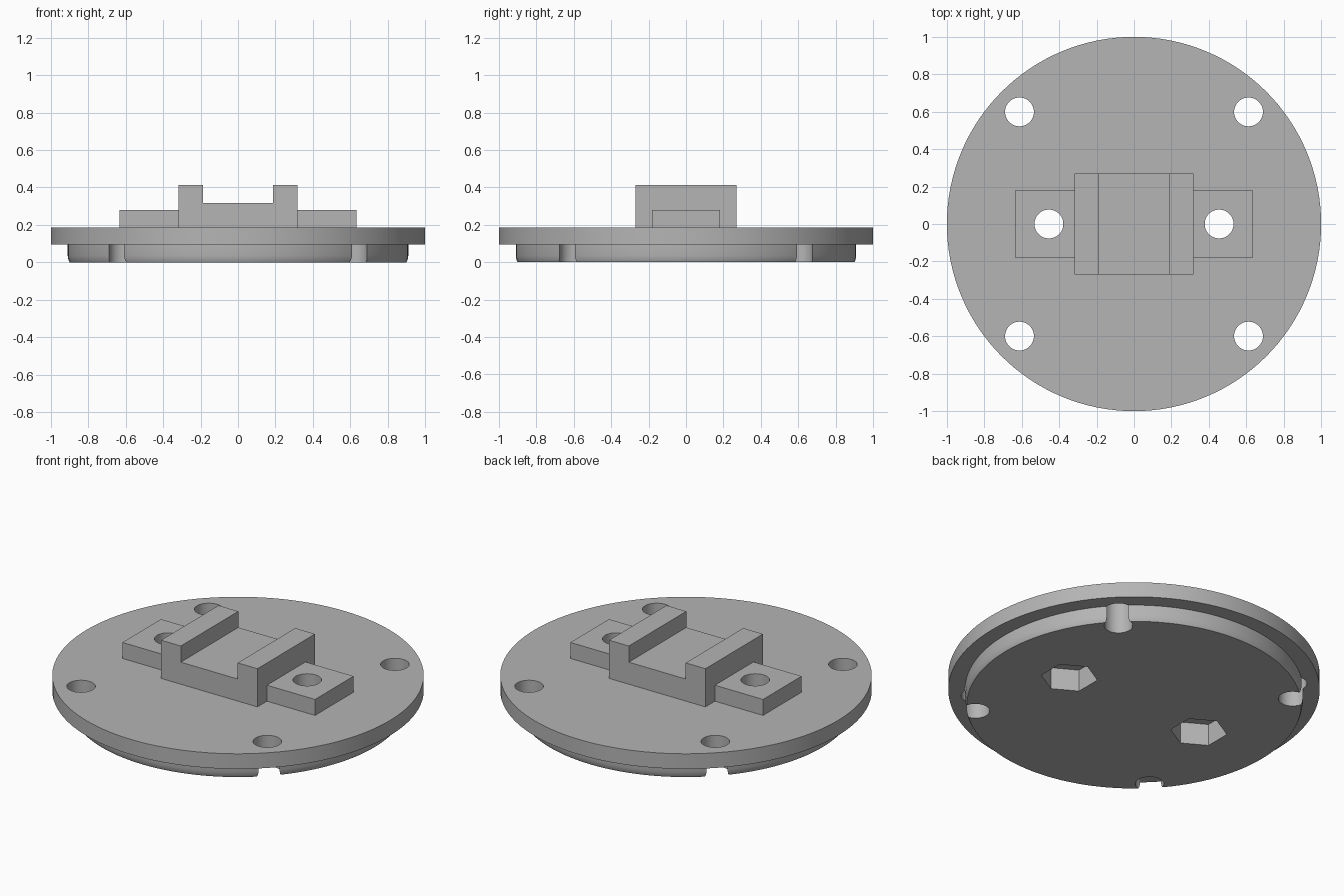
import bpy
import bmesh
from math import pi, radians

default = bpy.data.objects.get("Cube")
if default:
    bpy.data.objects.remove(default, do_unlink=True)

grey = bpy.data.materials.new("plain_grey")
grey.use_nodes = True
colour = (0.46, 0.46, 0.46, 1)
grey.diffuse_color = colour
grey.node_tree.nodes["Principled BSDF"].inputs["Base Color"].default_value = colour


def finish(name, bm):
    bmesh.ops.remove_doubles(bm, verts=bm.verts, dist=1e-5)
    bmesh.ops.recalc_face_normals(bm, faces=bm.faces)
    mesh = bpy.data.meshes.new(name)
    bm.to_mesh(mesh)
    bm.free()
    mesh.materials.append(grey)
    obj = bpy.data.objects.new(name, mesh)
    bpy.context.collection.objects.link(obj)
    return obj


def lathe(name, profile, sides):
    """Solid of revolution from (radius, height) rings, capped at both ends."""
    bm = bmesh.new()
    rings = []
    for r, z in profile:
        ring = bmesh.ops.create_circle(bm, segments=sides, radius=r)["verts"]
        for v in ring:
            v.co.z = z
        rings.append(ring)
    for a, b in zip(rings, rings[1:]):
        for i in range(sides):
            j = (i + 1) % sides
            bm.faces.new((a[i], a[j], b[j], b[i]))
    bm.faces.new(rings[0])
    bm.faces.new(rings[-1])
    return finish(name, bm)


def extrude_xz(name, outline, half_depth):
    """Extrude an x-z outline symmetrically along y."""
    bm = bmesh.new()
    face = bm.faces.new([bm.verts.new((x, -half_depth, z)) for x, z in outline])
    new = bmesh.ops.extrude_face_region(bm, geom=[face])["geom"]
    for v in new:
        if isinstance(v, bmesh.types.BMVert):
            v.co.y = half_depth
    return finish(name, bm)


def cut(obj, cutter):
    mod = obj.modifiers.new("cut", "BOOLEAN")
    mod.operation = "DIFFERENCE"
    mod.solver = "EXACT"
    mod.object = cutter


# Stepped round base: spigot below, wider flange above
FLANGE, TOP = 0.095, 0.185
base = lathe("round_base", [(0.9, 0), (0.906, 0.012), (0.91, 0.035), (0.91, FLANGE),
                            (1, FLANGE), (1, TOP)], 128)

# U-shaped cradle block
side = [(0.317, TOP), (0.317, 0.412), (0.187, 0.412), (0.187, 0.316)]
cradle = extrude_xz("cradle_block", side + [(-x, z) for x, z in reversed(side)], 0.27)

# Mounting tabs beside the cradle
tabs = []
for name, s in (("left_tab", 1), ("right_tab", -1)):
    outline = [(s * 0.317, TOP), (s * 0.633, TOP), (s * 0.633, 0.28), (s * 0.317, 0.28)]
    tabs.append(extrude_xz(name, outline, 0.181))

cutters = []


def drill(targets, x, y, radius, z0, z1, sides, turn=0):
    cutter = lathe("hole_cutter", [(radius, z0), (radius, z1)], sides)
    cutter.location = (x, y, 0)
    cutter.rotation_euler.z = turn
    cutter.hide_render = True
    cutters.append(cutter)
    for t in targets:
        cut(t, cutter)


# Four rim holes, two tab holes and hexagonal nut pockets underneath
for s, tab in zip((1, -1), tabs):
    for t in (1, -1):
        drill([base], s * 0.612, t * 0.599, 0.077, -0.1, 0.5, 48)
    drill([base, tab], s * 0.455, 0, 0.077, -0.1, 0.5, 48)
    drill([base], s * 0.455, 0, 0.153, -0.1, 0.13, 6)

# create_circle starts on the y axis, so the pockets point along y
parts = [base, cradle] + tabs
bpy.context.view_layer.update()
depsgraph = bpy.context.evaluated_depsgraph_get()
baked = [bpy.data.meshes.new_from_object(p.evaluated_get(depsgraph)) for p in parts]
for part, mesh in zip(parts, baked):
    part.modifiers.clear()
    part.data = mesh
for c in cutters:
    bpy.data.objects.remove(c, do_unlink=True)

# Smooth round walls, sharp edges elsewhere
bpy.ops.object.select_all(action="DESELECT")
for part in parts:
    part.select_set(True)
bpy.context.view_layer.objects.active = base
bpy.ops.object.shade_smooth_by_angle(angle=radians(30))
